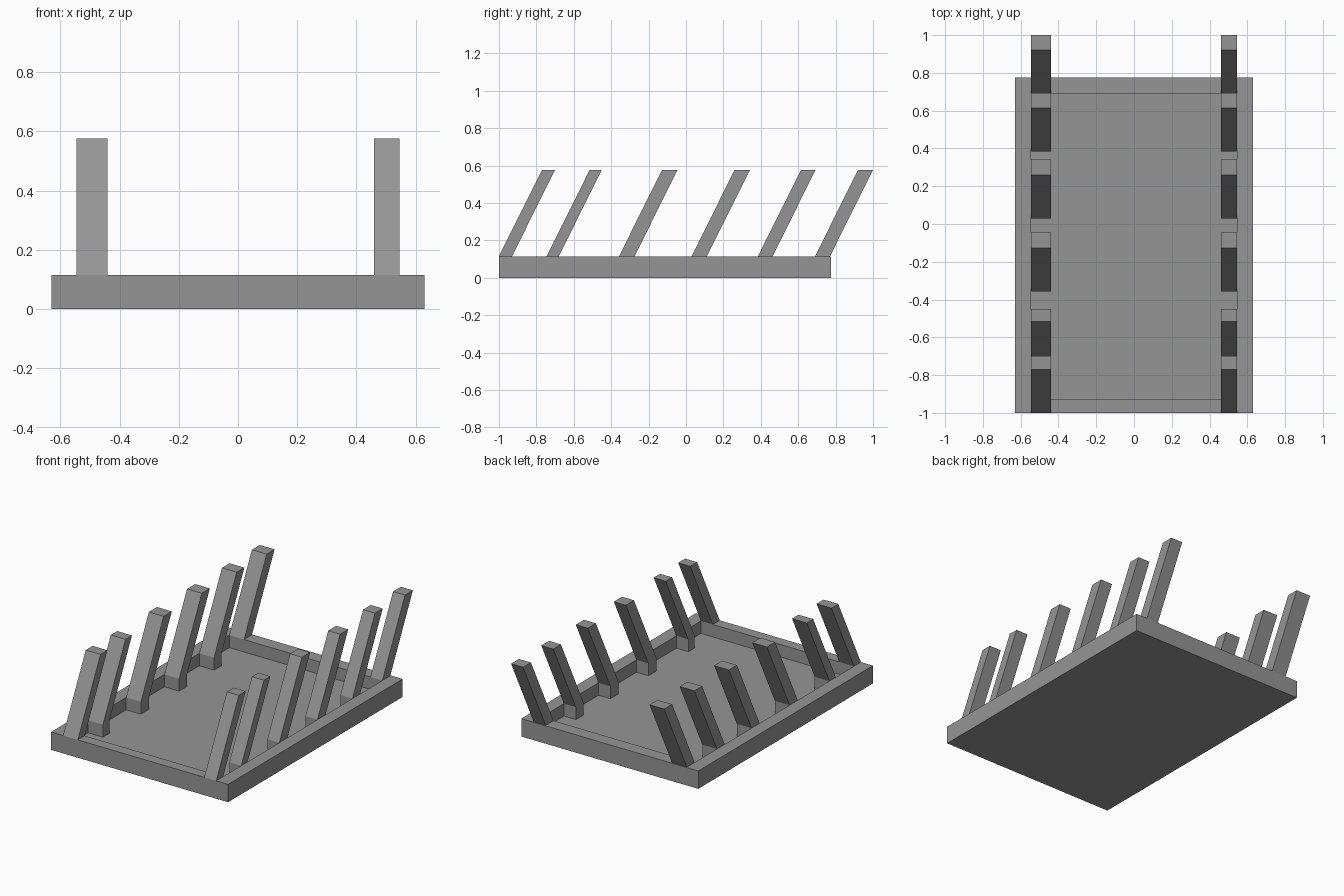
import bpy

if "Cube" in bpy.data.objects:
    bpy.data.objects.remove(bpy.data.objects["Cube"])

grey = bpy.data.materials.new("mid grey")
grey.diffuse_color = (0.3, 0.3, 0.3, 1)
grey.use_nodes = True
grey.node_tree.nodes["Principled BSDF"].inputs["Base Color"].default_value = grey.diffuse_color

TOP, FLOOR, POST_TOP, LEAN = 0.115, 0.035, 0.577, 0.23


def make(name, rings):
    """Four-sided solid lofted through (x0, x1, y0, y1, z) rings."""
    verts, faces = [], []
    for x0, x1, y0, y1, z in rings:
        verts += [(x0, y0, z), (x1, y0, z), (x1, y1, z), (x0, y1, z)]
    for r in range(len(rings) - 1):
        for i in range(4):
            a, b = r * 4 + i, r * 4 + (i + 1) % 4
            faces.append((a, b, b + 4, a + 4))
    n = len(verts)
    faces += [(3, 2, 1, 0), (n - 4, n - 3, n - 2, n - 1)]
    mesh = bpy.data.meshes.new(name)
    mesh.from_pydata(verts, [], faces)
    mesh.materials.append(grey)
    obj = bpy.data.objects.new(name, mesh)
    bpy.context.collection.objects.link(obj)


def box(name, x0, x1, y0, y1, z0, z1):
    make(name, [(x0, x1, y0, y1, z0), (x0, x1, y0, y1, z1)])


# Shallow tray: floor and four rim walls
box("tray_floor", -0.545, 0.545, -0.93, 0.69, 0, FLOOR)
box("left_rim", -0.63, -0.545, -1, 0.775, 0, TOP)
box("right_rim", 0.545, 0.63, -1, 0.775, 0, TOP)
box("front_rim", -0.545, 0.545, -1, -0.93, 0, TOP)
box("back_rim", -0.545, 0.545, 0.69, 0.775, 0, TOP)

# Leaning stakes along both sides; inner ones stand on upright feet
spans = [(-1, -0.93), (-0.745, -0.68), (-0.358, -0.275),
         (0.03, 0.112), (0.385, 0.463), (0.69, 0.77)]
for side, x0, x1 in (("left", -0.545, -0.44), ("right", 0.46, 0.545)):
    for i, (y0, y1) in enumerate(spans):
        rings = [(x0, x1, y0, y1, TOP), (x0, x1, y0 + LEAN, y1 + LEAN, POST_TOP)]
        if 0 < i < 5:
            rings.insert(0, (x0, x1, y0, y1, FLOOR))
        make(f"{side}_stake_{i + 1}", rings)
